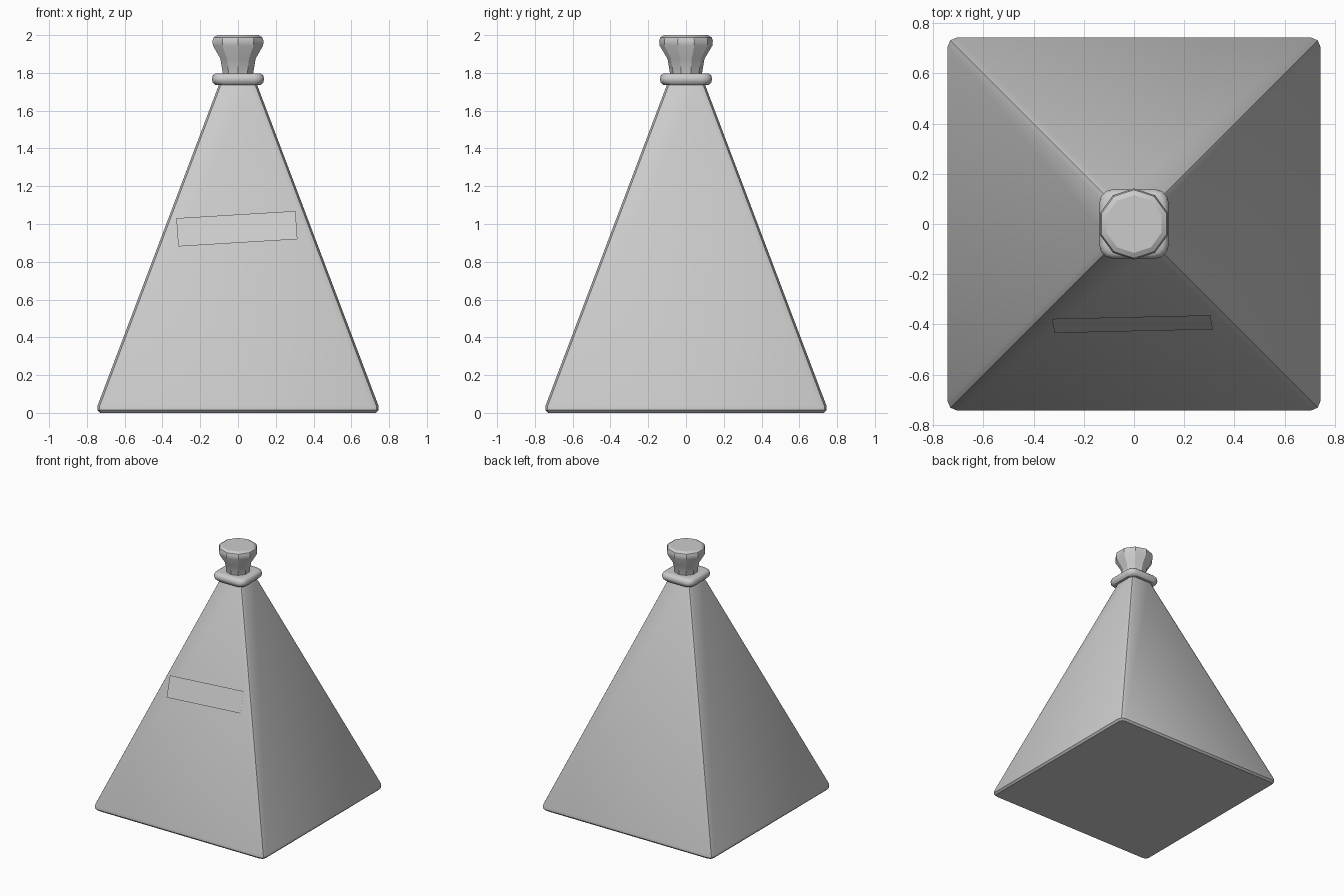
import bpy, bmesh
from math import sin, cos, pi, radians
from mathutils import Vector

if "Cube" in bpy.data.objects:
    bpy.data.objects.remove(bpy.data.objects["Cube"])


def corner_square(half, cut, segs):
    """Square outline with rounded corners."""
    pts = []
    for q in range(4):
        a0 = q * pi / 2
        c = Vector((half - cut, half - cut))
        for i in range(segs + 1):
            a = pi / 2 * i / segs
            p = c + Vector((cos(a), sin(a))) * cut
            pts.append((p.x * cos(a0) - p.y * sin(a0), p.x * sin(a0) + p.y * cos(a0)))
    return pts


def polygon(r, n):
    return [(r * cos(pi / 2 + 2 * pi * i / n), r * sin(pi / 2 + 2 * pi * i / n)) for i in range(n)]


def loft(name, sections, angle):
    """Skin a stack of (outline, z) sections and cap both ends."""
    bm = bmesh.new()
    rings = [[bm.verts.new((x, y, z)) for x, y in outline] for outline, z in sections]
    n = len(rings[0])
    for a, b in zip(rings, rings[1:]):
        for i in range(n):
            j = (i + 1) % n
            bm.faces.new((a[i], a[j], b[j], b[i]))
    bm.faces.new(rings[0][::-1])
    bm.faces.new(rings[-1])
    return finish(name, bm, angle)


def finish(name, bm, angle):
    me = bpy.data.meshes.new(name)
    bm.to_mesh(me)
    bm.free()
    ob = bpy.data.objects.new(name, me)
    bpy.context.collection.objects.link(ob)
    bpy.ops.object.select_all(action='DESELECT')
    ob.select_set(True)
    bpy.context.view_layer.objects.active = ob
    bpy.ops.object.shade_smooth_by_angle(angle=radians(angle))
    return ob


# Pyramid bottle body with softened edges
body = [(0.73, 0.03, 0), (0.744, 0.04, 0.014), (0.744, 0.04, 0.037), (0.098, 0.036, 1.745)]
loft("bottle_body", [(corner_square(h, c, 2), z) for h, c, z in body], 30)

# Rounded square collar
collar = [(0.095, 0.035, 1.736), (0.12, 0.045, 1.736), (0.134, 0.05, 1.75), (0.138, 0.052, 1.767),
          (0.134, 0.05, 1.785), (0.12, 0.045, 1.798), (0.095, 0.035, 1.798)]
loft("bottle_collar", [(corner_square(h, c, 3), z) for h, c, z in collar], 40)

# Ten-sided flared stopper
stopper = [(0.082, 1.78), (0.085, 1.80), (0.098, 1.875), (0.14, 1.945), (0.142, 1.97),
           (0.136, 1.988), (0.115, 2.0)]
loft("bottle_stopper", [(polygon(r, 10), z) for r, z in stopper], 30)

# Slightly tilted label lying on the front slope
tilt = radians(3.7)
across = Vector((1, 0, 0))
up = Vector((0, 0.378, 1)).normalized()
u = across * cos(tilt) + up * sin(tilt)
v = up * cos(tilt) - across * sin(tilt)
centre = Vector((-0.006, -0.399, 0.975))
bm = bmesh.new()
bm.faces.new([bm.verts.new(centre + u * 0.316 * a + v * 0.08 * b)
              for a, b in ((-1, -1), (1, -1), (1, 1), (-1, 1))])
finish("front_label", bm, 30)
